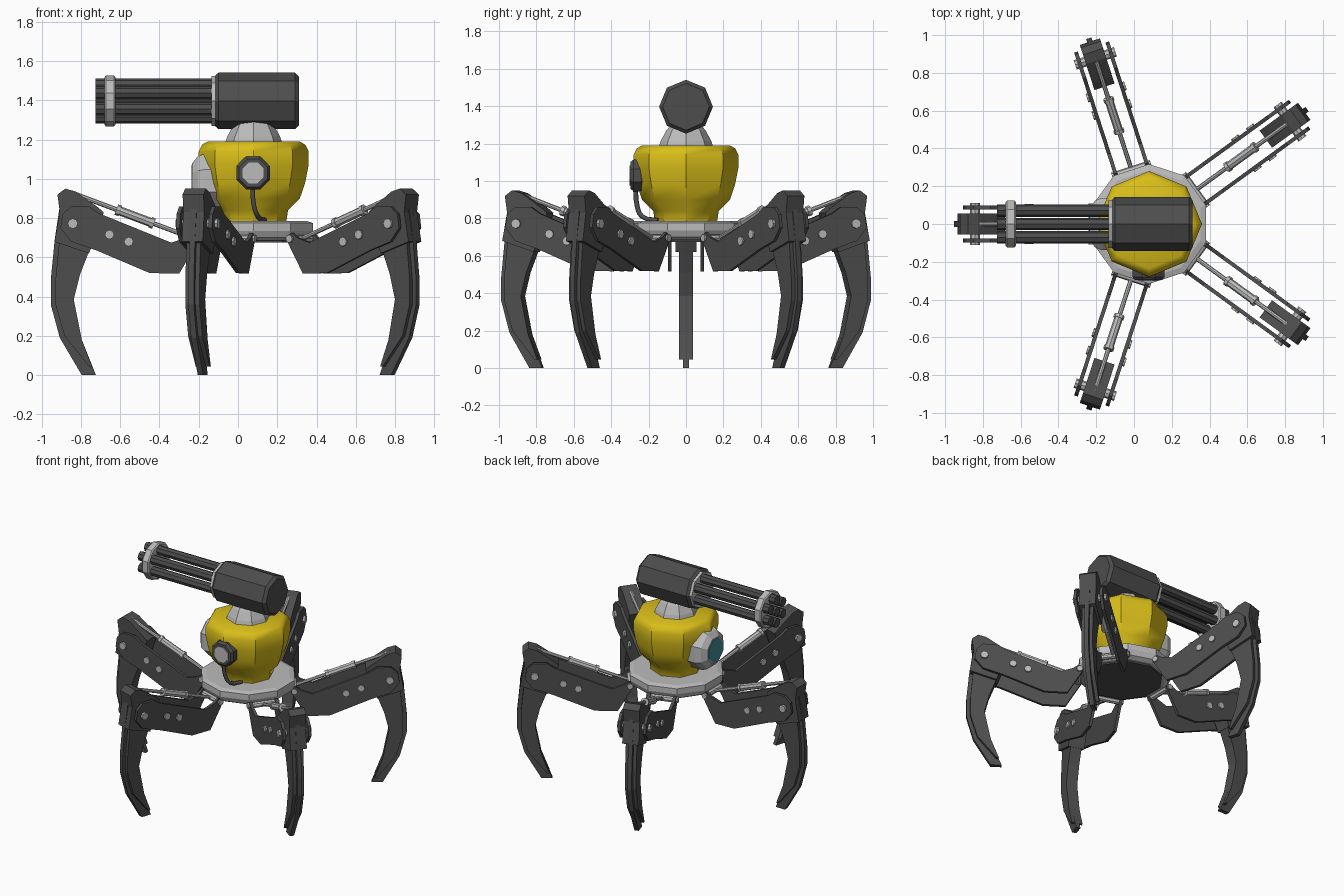
import bpy, bmesh
from math import pi, cos, sin, radians
from mathutils import Matrix, Vector

if "Cube" in bpy.data.objects:
    bpy.data.objects.remove(bpy.data.objects["Cube"])

CX = 0.08  # axis of body and leg ring


def material(name, rgb):
    m = bpy.data.materials.new(name)
    m.diffuse_color = (*rgb, 1)
    m.use_nodes = True
    m.node_tree.nodes["Principled BSDF"].inputs["Base Color"].default_value = m.diffuse_color
    return m


DARK = material("dark_grey", (0.075, 0.075, 0.075))
LIGHT = material("light_grey", (0.5, 0.5, 0.5))
YELLOW = material("yellow", (0.7, 0.52, 0.01))
TEAL = material("teal", (0.06, 0.25, 0.33))


def finish(name, bm, mat, matrix=Matrix(), smooth=None):
    bmesh.ops.recalc_face_normals(bm, faces=bm.faces)
    me = bpy.data.meshes.new(name)
    bm.to_mesh(me)
    bm.free()
    me.materials.append(mat)
    ob = bpy.data.objects.new(name, me)
    ob.matrix_world = matrix
    bpy.context.collection.objects.link(ob)
    if smooth:
        bpy.context.view_layer.objects.active = ob
        ob.select_set(True)
        bpy.ops.object.shade_smooth_by_angle(angle=radians(smooth))
        ob.select_set(False)
    return ob


def prism(bm, pts, y0, y1):
    """Extrude an (x, z) outline from y0 to y1."""
    a = [bm.verts.new((x, y0, z)) for x, z in pts]
    b = [bm.verts.new((x, y1, z)) for x, z in pts]
    bm.faces.new(a)
    bm.faces.new(b[::-1])
    for i in range(len(pts)):
        j = (i + 1) % len(pts)
        bm.faces.new((a[i], a[j], b[j], b[i]))


def rod(bm, p, q, r, n=8):
    """Capped cylinder between two points."""
    p, q = Vector(p), Vector(q)
    m = Matrix.Translation((p + q) / 2) @ (q - p).to_track_quat('Z', 'Y').to_matrix().to_4x4()
    bmesh.ops.create_cone(bm, cap_ends=True, segments=n, radius1=r, radius2=r,
                          depth=(q - p).length, matrix=m)


def lathe(bm, prof, n, phase=0.0):
    """Closed n-sided turning about z from (radius, z) pairs."""
    rings = [[bm.verts.new((r * cos(phase + 2 * pi * k / n), r * sin(phase + 2 * pi * k / n), z))
              for k in range(n)] for r, z in prof]
    for a, b in zip(rings, rings[1:]):
        for k in range(n):
            j = (k + 1) % n
            bm.faces.new((a[k], a[j], b[j], b[k]))
    bm.faces.new(rings[0])
    bm.faces.new(rings[-1][::-1])


def turned(name, prof, n, mat, matrix, phase=0.0, smooth=None):
    bm = bmesh.new()
    lathe(bm, prof, n, phase)
    return finish(name, bm, mat, matrix, smooth)


AXIS = Matrix.Translation((CX, 0, 0))

# Base ring, torso and neck
turned("base_ring", [(0.27, 0.685), (0.30, 0.70), (0.317, 0.735), (0.317, 0.775), (0.285, 0.785)],
       10, LIGHT, AXIS, pi / 10)
turned("base_underside", [(0.25, 0.675), (0.25, 0.69)], 10, DARK, AXIS, pi / 10)
turned("torso", [(0.165, 0.775), (0.175, 0.84), (0.235, 0.90), (0.262, 0.98), (0.28, 1.07),
                 (0.28, 1.14), (0.262, 1.175), (0.235, 1.19)], 8, YELLOW, AXIS, 0, 40)
turned("neck", [(0.145, 1.185), (0.135, 1.215), (0.105, 1.27), (0.08, 1.30)], 8, LIGHT, AXIS)

# Eye facing -x
EYE = Matrix.Translation((0, 0, 0.99)) @ Matrix.Rotation(-pi / 2, 4, 'Y')
turned("eye_housing", [(0.15, 0.08), (0.15, 0.17), (0.135, 0.205), (0.095, 0.235)], 8, LIGHT, EYE, pi / 8)
turned("eye_lens", [(0.086, 0.22), (0.086, 0.238)], 8, TEAL, EYE, pi / 8)

# Ear cup on the front with its cable
EAR = Matrix.Translation((CX - 0.003, 0, 1.03)) @ Matrix.Rotation(pi / 2, 4, 'X')
turned("ear_cup", [(0.08, 0.22), (0.092, 0.245), (0.092, 0.28), (0.078, 0.297)], 8, DARK, EAR, pi / 8)
turned("ear_cap", [(0.058, 0.28), (0.058, 0.302)], 8, LIGHT, EAR, pi / 8)
cu = bpy.data.curves.new("ear_cable", 'CURVE')
cu.dimensions = '3D'
cu.bevel_depth = 0.013
cu.bevel_resolution = 1
cu.resolution_u = 3
cu.use_fill_caps = True
sp = cu.splines.new('BEZIER')
path = [(0.075, -0.27, 0.96), (0.08, -0.262, 0.87), (0.10, -0.235, 0.81), (0.135, -0.15, 0.79)]
sp.bezier_points.add(len(path) - 1)
for bp, co in zip(sp.bezier_points, path):
    bp.co = co
    bp.handle_left_type = bp.handle_right_type = 'AUTO'
cu.materials.append(DARK)
bpy.context.collection.objects.link(bpy.data.objects.new("ear_cable", cu))

# Rotary gun pointing to -x
GUN = Matrix.Translation((0, 0, 1.397)) @ Matrix.Rotation(-pi / 2, 4, 'Y')
turned("gun_housing", [(0.125, -0.31), (0.144, -0.29), (0.144, 0.10), (0.13, 0.115)], 8, DARK, GUN)
turned("gun_collar", [(0.128, 0.10), (0.128, 0.135)], 8, LIGHT, GUN)
turned("muzzle_ring", [(0.122, 0.625), (0.13, 0.632), (0.13, 0.673), (0.122, 0.68)], 10, LIGHT, GUN)
bm = bmesh.new()
rod(bm, (0, 0, 0.12), (0, 0, 0.725), 0.033)
for k in range(6):
    x, y = 0.082 * cos(k * pi / 3), 0.082 * sin(k * pi / 3)
    rod(bm, (x, y, 0.12), (x, y, 0.725), 0.033)
finish("gun_barrels", bm, DARK, GUN)

# Leg outlines in (radius, height)
KNEE = [(1.0, 0.92), (0.96, 0.95), (0.907, 0.935), (0.80, 0.86), (0.764, 0.83), (0.80, 0.716),
        (0.84, 0.62), (1.015, 0.68), (0.988, 0.83)]
OUTER = [(0.876, 0.0), (0.988, 0.19), (1.034, 0.36), (1.034, 0.486), (1.014, 0.69), (0.99, 0.85)]
INNER = [(0.80, 0.73), (0.886, 0.51), (0.917, 0.385), (0.876, 0.18), (0.804, 0.0)]
SIDE = [(0.84, 0.045), (0.964, 0.20), (1.01, 0.36), (1.01, 0.486), (0.99, 0.69), (0.97, 0.85)]
THIGH = [(0.38, 0.517), (0.53, 0.52), (0.80, 0.635), (0.93, 0.68), (0.985, 0.75), (0.975, 0.82),
         (0.93, 0.86), (0.84, 0.86), (0.79, 0.825), (0.42, 0.675), (0.345, 0.70), (0.31, 0.725),
         (0.27, 0.70)]

for i in range(5):
    M = AXIS @ Matrix.Rotation(radians(36 + 72 * i), 4, 'Z')
    tag = f"leg_{i + 1}_"

    # Claw: knee block, long middle blade and two side blades
    bm = bmesh.new()
    prism(bm, KNEE, -0.056, 0.056)
    prism(bm, OUTER + INNER, -0.015, 0.015)
    for s in (-1, 1):
        prism(bm, SIDE + INNER[:-1] + [(0.824, 0.045)], s * 0.0145, s * 0.038)
    finish(tag + "claw", bm, DARK, M)

    # Paired thigh plates
    bm = bmesh.new()
    for s in (-1, 1):
        prism(bm, THIGH, s * 0.077, s * 0.097)
    finish(tag + "thigh_plates", bm, DARK, M)

    # Bolts and hip shaft
    bm = bmesh.new()
    rod(bm, (0.922, -0.112, 0.772), (0.922, 0.112, 0.772), 0.026)
    rod(bm, (0.30, -0.108, 0.695), (0.30, 0.108, 0.695), 0.02)
    for s in (-1, 1):
        for r, z in ((0.735, 0.716), (0.637, 0.68)):
            rod(bm, (r, s * 0.09, z), (r, s * 0.107, z), 0.024)
    finish(tag + "bolts", bm, LIGHT, M)

    # Piston from hip to knee top
    bm = bmesh.new()
    a, b = Vector((0.29, 0, 0.69)), Vector((0.93, 0, 0.93))
    rod(bm, a, b, 0.012)
    rod(bm, a.lerp(b, 0.34), a.lerp(b, 0.63), 0.023)
    for t in (0.34, 0.61):
        rod(bm, a.lerp(b, t), a.lerp(b, t + 0.03), 0.028)
    finish(tag + "piston", bm, LIGHT, M)
